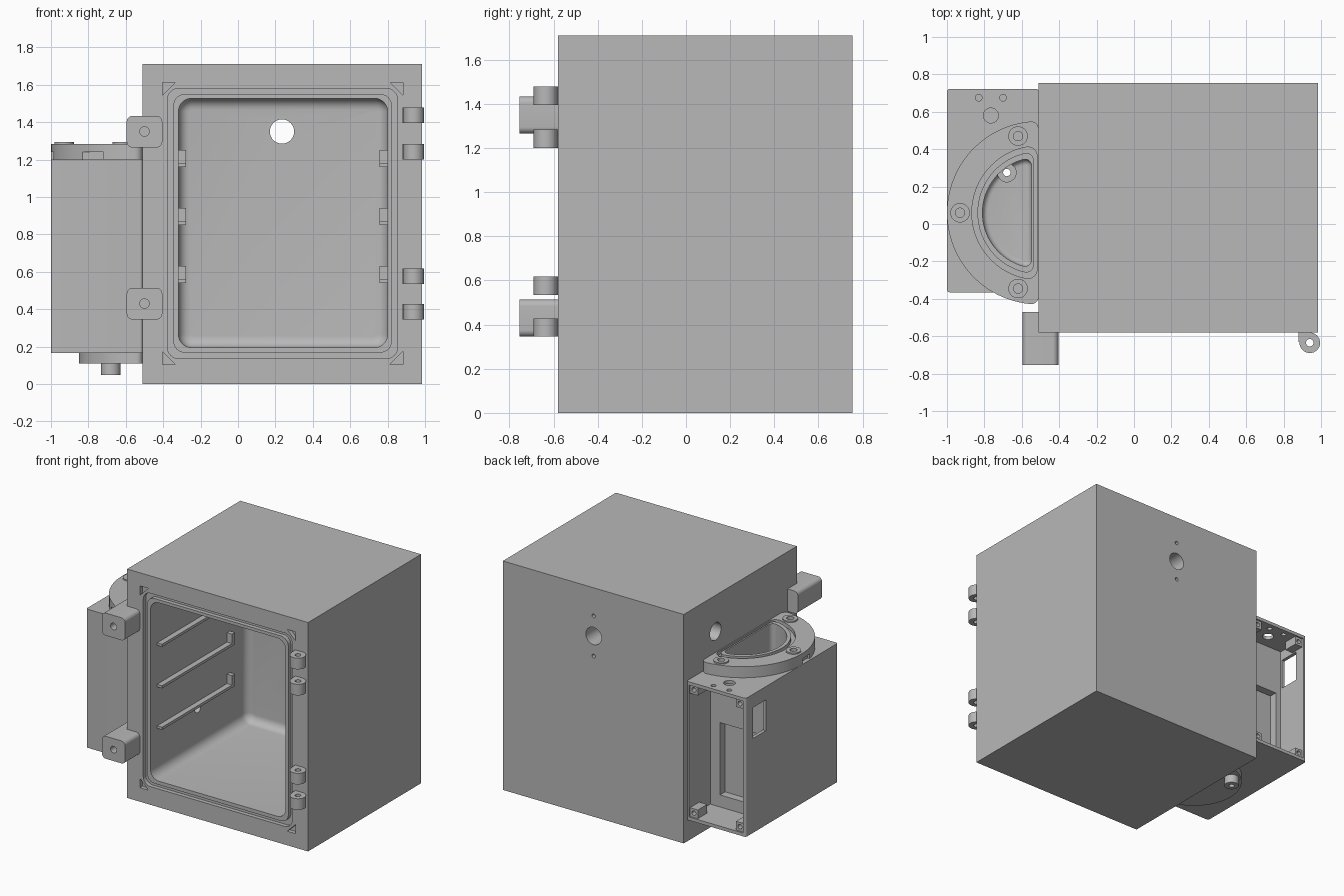
import bpy, bmesh
from math import pi, sin, cos, atan2, sqrt

cube = bpy.data.objects.get("Cube")
if cube:
    bpy.data.objects.remove(cube)

grey = bpy.data.materials.new("plain_grey")
grey.use_nodes = True
colour = (0.48, 0.48, 0.48, 1)
grey.diffuse_color = colour
grey.node_tree.nodes["Principled BSDF"].inputs["Base Color"].default_value = colour


# ---- outlines ----
def arc(cx, cy, r, a, b, n):
    return [(cx + r * cos(a + (b - a) * i / n), cy + r * sin(a + (b - a) * i / n))
            for i in range(n + 1)]


def circle(cx, cy, r, n=32):
    return arc(cx, cy, r, 0, 2 * pi, n)[:-1]


def rect(x0, x1, y0, y1, r=0):
    if not r:
        return [(x0, y0), (x1, y0), (x1, y1), (x0, y1)]
    pts = []
    corners = [(x1 - r, y1 - r), (x0 + r, y1 - r), (x0 + r, y0 + r), (x1 - r, y0 + r)]
    for i, (cx, cy) in enumerate(corners):
        pts += arc(cx, cy, r, i * pi / 2, (i + 1) * pi / 2, 8)
    return pts


def half_disc(cx, cy, r, chord, q):
    """Half disc with its flat side at cx - chord and corners of radius q."""
    w = chord + q
    h = sqrt((r - q) ** 2 - w ** 2)
    t = atan2(h, -w)
    return (arc(cx - w, cy + h, q, 0, t, 8) + arc(cx, cy, r, t, 2 * pi - t, 48)[1:-1]
            + arc(cx - w, cy - h, q, 2 * pi - t, 2 * pi, 8))


# ---- solids ----
def prism(name, pts, axis, lo, hi, soft_end=None, soft=0.05):
    """Extrude an outline along an axis; soft_end rounds the rim at that level."""
    place = {"x": lambda a, b, t: (t, a, b), "y": lambda a, b, t: (a, t, b),
             "z": lambda a, b, t: (a, b, t)}[axis]
    bm = bmesh.new()
    rings = [[bm.verts.new(place(a, b, t)) for a, b in pts] for t in (lo, hi)]
    caps = [bm.faces.new(ring) for ring in rings]
    for i in range(len(pts)):
        j = (i + 1) % len(pts)
        bm.faces.new((rings[0][i], rings[0][j], rings[1][j], rings[1][i]))
    bmesh.ops.recalc_face_normals(bm, faces=bm.faces)
    if soft_end is not None:
        bmesh.ops.bevel(bm, geom=list(caps[soft_end].edges), offset=soft, segments=6,
                        profile=0.5, affect="EDGES")
    mesh = bpy.data.meshes.new(name)
    bm.to_mesh(mesh)
    bm.free()
    mesh.materials.append(grey)
    ob = bpy.data.objects.new(name, mesh)
    bpy.context.collection.objects.link(ob)
    return ob


def combine(ob, others, operation="DIFFERENCE"):
    for other in others:
        mod = ob.modifiers.new("bool", "BOOLEAN")
        mod.operation, mod.solver, mod.object = operation, "EXACT", other
        bpy.context.view_layer.update()
        done = ob.evaluated_get(bpy.context.evaluated_depsgraph_get())
        mesh = bpy.data.meshes.new_from_object(done)
        ob.modifiers.clear()
        ob.data = mesh
        bpy.data.objects.remove(other)
    return ob


def cut(pts, axis, lo, hi, soft_end=None, soft=0.05):
    ob = prism("cutter", pts, axis, lo, hi, soft_end, soft)
    ob.hide_render = True
    return ob


def ring_cut(outer, inner, axis, lo, hi):
    return combine(cut(outer, axis, lo, hi), [cut(inner, axis, lo - 0.1, hi + 0.1)])


# ---- cabinet ----
L, R, F, B, T = -0.51, 0.985, -0.58, 0.755, 1.71
cuts = [
    cut(rect(-0.318, 0.80, 0.195, 1.527, 0.07), "y", F - 0.1, 0.56, 1, 0.06),
    ring_cut(rect(-0.377, 0.853, 0.136, 1.58, 0.06),
             rect(-0.345, 0.822, 0.168, 1.55, 0.06), "y", F - 0.1, F + 0.03),
    cut(circle(0.235, 1.35, 0.065), "y", 0.4, B + 0.1),
    cut(circle(0.38, 1.44, 0.065), "x", L - 0.1, -0.25),
    cut(circle(-0.02, 0.51, 0.035), "x", L - 0.1, -0.25),
]
for dz in (-0.15, 0.15):
    cuts.append(cut(circle(0.235, 1.35 + dz, 0.014, 16), "y", B - 0.06, B + 0.1))
for x, sx in ((-0.405, 1), (0.883, -1)):
    for z, sz in ((0.105, 1), (1.612, -1)):
        cuts.append(cut([(x, z), (x + 0.07 * sx, z), (x, z + 0.07 * sz)],
                        "y", F - 0.1, F + 0.03))
combine(prism("cabinet", rect(L, R, 0, T), "y", F, B), cuts)

# ---- shelf rails with a stop at the back ----
for side, x0, x1 in (("left", 0.757, 0.80), ("right", -0.318, -0.277)):
    for i, z in enumerate((0.54, 0.85, 1.16)):
        prism(f"{side}_rail_{i}",
              [(-0.5, z), (0.36, z), (0.36, z + 0.09), (0.325, z + 0.09),
               (0.325, z + 0.02), (-0.5, z + 0.02)], "x", x0, x1)

# ---- hinge knuckles ----
for i, z in enumerate((0.345, 0.535, 1.2, 1.395)):
    knuckle = prism(f"hinge_{i}", circle(0.94, -0.635, 0.055), "z", z, z + 0.083)
    combine(knuckle, [prism("leaf", rect(0.88, 0.95, -0.63, F), "z", z, z + 0.083)], "UNION")
    combine(knuckle, [cut(circle(0.94, -0.635, 0.02), "z", z - 0.1, z + 0.2)])

# ---- latch blocks wrapped round the front edge ----
for i, z in enumerate((0.345, 1.265)):
    block = prism(f"latch_{i}", rect(-0.595, -0.405, z, z + 0.168, 0.03), "y", -0.755, -0.47)
    combine(block, [cut(rect(L, 0, F, 0), "z", z - 0.1, z + 0.3),
                    cut(circle(-0.5, z + 0.085, 0.025), "y", -0.8, -0.6)])

# ---- side housing: water tank in front, open compartment behind ----
CY = 0.06
tank = half_disc(-0.515, CY, 0.295, 0.033, 0.035)
DX, DY = -0.68, 0.275
drain = circle(DX, DY, 0.02, 20)
housing = prism("side_housing", rect(-1.0, L, -0.365, 0.722, 0.015), "z", 0.165, 1.2)
cuts = [
    cut(tank, "z", 0.22, 1.4, 0, 0.03),
    cut(rect(-0.975, -0.53, 0.19, 1.175), "y", 0.47, 0.9),
    cut(rect(-0.93, -0.61, 0.28, 0.82), "y", 0.41, 0.6),
    cut(rect(0.485, 0.64, 0.87, 1.1), "x", -1.1, -0.9),
    cut(circle(-0.765, 0.58, 0.04), "z", 1.1, 1.4),
    cut(drain, "z", 0, 0.4),
    cut(circle(DX, DY, 0.05), "z", 0.2, 0.3),
    cut(circle(-0.02, 0.51, 0.035), "x", -0.6, -0.4),
]
for x in (-0.83, -0.70):
    cuts.append(cut(circle(x, 0.675, 0.018, 16), "z", 1.1, 1.4))
combine(housing, cuts)

# screw posts in the compartment corners
for x in (-0.975, -0.595):
    for z in (0.19, 1.11):
        post = prism("screw_post", rect(x, x + 0.065, z, z + 0.065), "y", 0.6, 0.71)
        combine(post, [cut(circle(x + 0.033, z + 0.033, 0.017, 16), "y", 0.64, 0.8)])

# ---- tank flange with seal groove and bolt bosses ----
flange = prism("tank_flange", half_disc(L, CY, 0.49, 0, 0.04), "z", 1.2, 1.283)
bolts = ((-0.62, 0.47), (-0.93, CY), (-0.62, -0.345))
cuts = [
    cut(tank, "z", 1.0, 1.4),
    ring_cut(half_disc(L, CY, 0.357, 0.008, 0.05),
             half_disc(L, CY, 0.327, 0.026, 0.04), "z", 1.255, 1.4),
    cut(rect(-0.84, -0.72, -0.5, -0.31), "z", 1.1, 1.24),
    cut(rect(-1.1, -0.97, -0.05, 0.05), "z", 1.1, 1.24),
]
combine(flange, cuts)
for x, y in bolts:
    combine(flange, [prism("boss", circle(x, y, 0.052), "z", 1.25, 1.293)], "UNION")
    combine(flange, [cut(circle(x, y, 0.025, 24), "z", 1.23, 1.4)])

# ---- base plate and drain spout ----
base = prism("tank_base_plate", half_disc(L, CY, 0.34, 0, 0.03), "z", 0.11, 0.165)
combine(base, [cut(drain, "z", 0, 0.4)])
spout = prism("drain_spout", circle(DX, DY, 0.052), "z", 0.047, 0.11)
combine(spout, [cut(drain, "z", 0, 0.4)])

# ---- shading ----
for ob in bpy.context.collection.objects:
    if ob.type == "MESH" and ob.data.materials and ob.data.materials[0] == grey:
        ob.select_set(True)
        bpy.context.view_layer.objects.active = ob
bpy.ops.object.shade_smooth_by_angle(angle=pi / 6)
